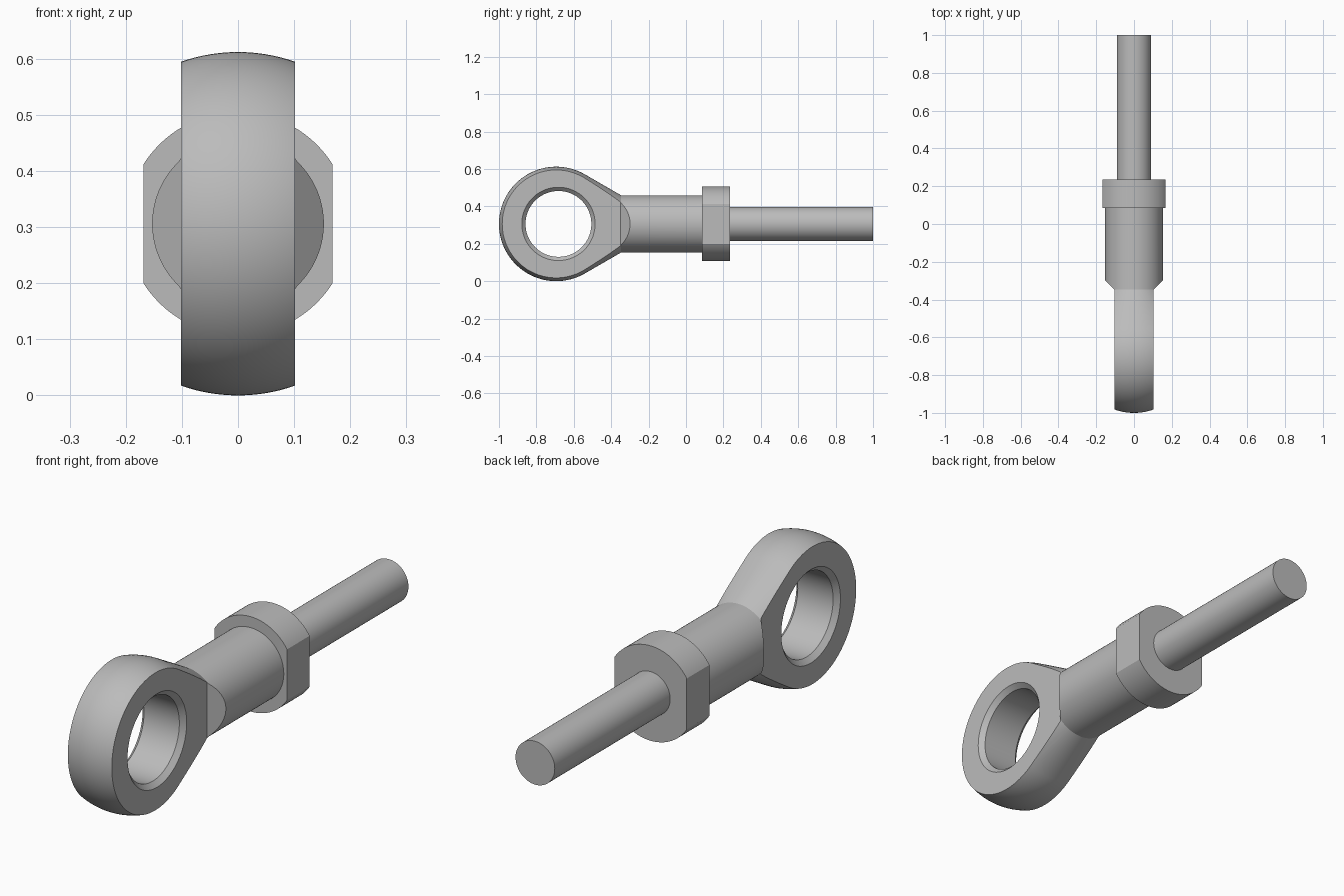
import bpy, bmesh
from math import sin, cos, asin, pi, radians, sqrt
from mathutils import Vector

if "Cube" in bpy.data.objects:
    bpy.data.objects.remove(bpy.data.objects["Cube"], do_unlink=True)

AXIS_Z = 0.306      # height of the shank axis, also the ball radius
EYE_Y = -0.694
HALF_THICK = 0.102
BODY_R = 0.153

steel = bpy.data.materials.new("grey steel")
steel.use_nodes = True
GREY = (0.5, 0.5, 0.5, 1)
steel.diffuse_color = GREY
steel.node_tree.nodes["Principled BSDF"].inputs["Base Color"].default_value = GREY


def finish(name, bm):
    bmesh.ops.recalc_face_normals(bm, faces=bm.faces)
    mesh = bpy.data.meshes.new(name)
    bm.to_mesh(mesh)
    bm.free()
    mesh.materials.append(steel)
    ob = bpy.data.objects.new(name, mesh)
    bpy.context.collection.objects.link(ob)
    return ob


def lathe(name, profile, axis, centre, steps=128):
    """Revolve (radius, distance along axis) points around an axis."""
    axis, out, centre = Vector(axis), Vector((0, 0, 1)), Vector(centre)
    bm = bmesh.new()
    verts = [bm.verts.new(centre + out * r + axis * d) for r, d in profile]
    edges = [bm.edges.new(pair) for pair in zip(verts, verts[1:])]
    bmesh.ops.spin(bm, geom=verts + edges, cent=centre, axis=axis,
                   angle=2 * pi, steps=steps, use_duplicate=False)
    bmesh.ops.remove_doubles(bm, verts=bm.verts, dist=1e-5)
    return finish(name, bm)


def prism(name, points, depth):
    """Extrude a closed outline of 3D points along a vector."""
    bm = bmesh.new()
    face = bm.faces.new([bm.verts.new(p) for p in points])
    top = bmesh.ops.extrude_face_region(bm, geom=[face])["geom"]
    bmesh.ops.translate(bm, vec=depth,
                        verts=[v for v in top if isinstance(v, bmesh.types.BMVert)])
    return finish(name, bm)


def boolean(ob, cutter, operation):
    cutter.hide_render = True
    mod = ob.modifiers.new("cut", "BOOLEAN")
    mod.operation, mod.object, mod.solver = operation, cutter, "EXACT"
    bpy.context.view_layer.objects.active = ob
    bpy.ops.object.modifier_apply(modifier=mod.name)
    bpy.data.objects.remove(cutter, do_unlink=True)


# Eye body: ball, tangent cone and round shank in one turned shape
arc = [radians(-90 + 120 * i / 48) for i in range(49)]
profile = [(AXIS_Z * cos(a) if i else 0, EYE_Y + AXIS_Z * sin(a)) for i, a in enumerate(arc)]
r_tan, y_tan = profile[-1]
cone_end = y_tan + (r_tan - BODY_R) * sqrt(3)
profile += [(BODY_R, cone_end), (BODY_R, 0.11), (0, 0.11)]
eye_body = lathe("eye_body", profile, (0, 1, 0), (0, 0, AXIS_Z))

# Flat cheeks that run out of the shank at 45 degrees
half = [(HALF_THICK, -1.2), (HALF_THICK, -0.35), (0.4, -0.35 + 0.4 - HALF_THICK), (0.4, 0.5)]
outline = half + [(-x, y) for x, y in reversed(half)]
cheeks = prism("cheek_cutter", [(x, y, -0.2) for x, y in outline], (0, 0, 1))
boolean(eye_body, cheeks, "INTERSECT")

# Bore with chamfered rims
rim, bore, over = 0.196, 0.176, 0.05
side = [(0, HALF_THICK + over), (rim + over, HALF_THICK + over), (bore, HALF_THICK - rim + bore)]
cutter = lathe("bore_cutter", side + [(r, -d) for r, d in reversed(side)],
               (1, 0, 0), (0, -0.682, AXIS_Z))
boolean(eye_body, cutter, "DIFFERENCE")

# Collar: disc with two wrench flats
COLLAR_R, FLAT_X = 0.199, 0.168
limit = asin(FLAT_X / COLLAR_R)
sweep = [limit * (1 - 2 * i / 40) for i in range(41)]
ring = [(COLLAR_R * sin(a + turn), COLLAR_R * cos(a + turn)) for turn in (0, pi) for a in sweep]
collar = prism("wrench_collar", [(x, 0.085, AXIS_Z + z) for x, z in ring], (0, 0.15, 0))

# Rod
rod = lathe("rod", [(0, 0.2), (0.091, 0.2), (0.091, 1), (0, 1)], (0, 1, 0), (0, 0, AXIS_Z))

# Smooth round surfaces, crisp edges
for ob in (eye_body, collar, rod):
    bpy.ops.object.select_all(action="DESELECT")
    ob.select_set(True)
    bpy.context.view_layer.objects.active = ob
    bpy.ops.object.shade_smooth_by_angle(angle=radians(22))
